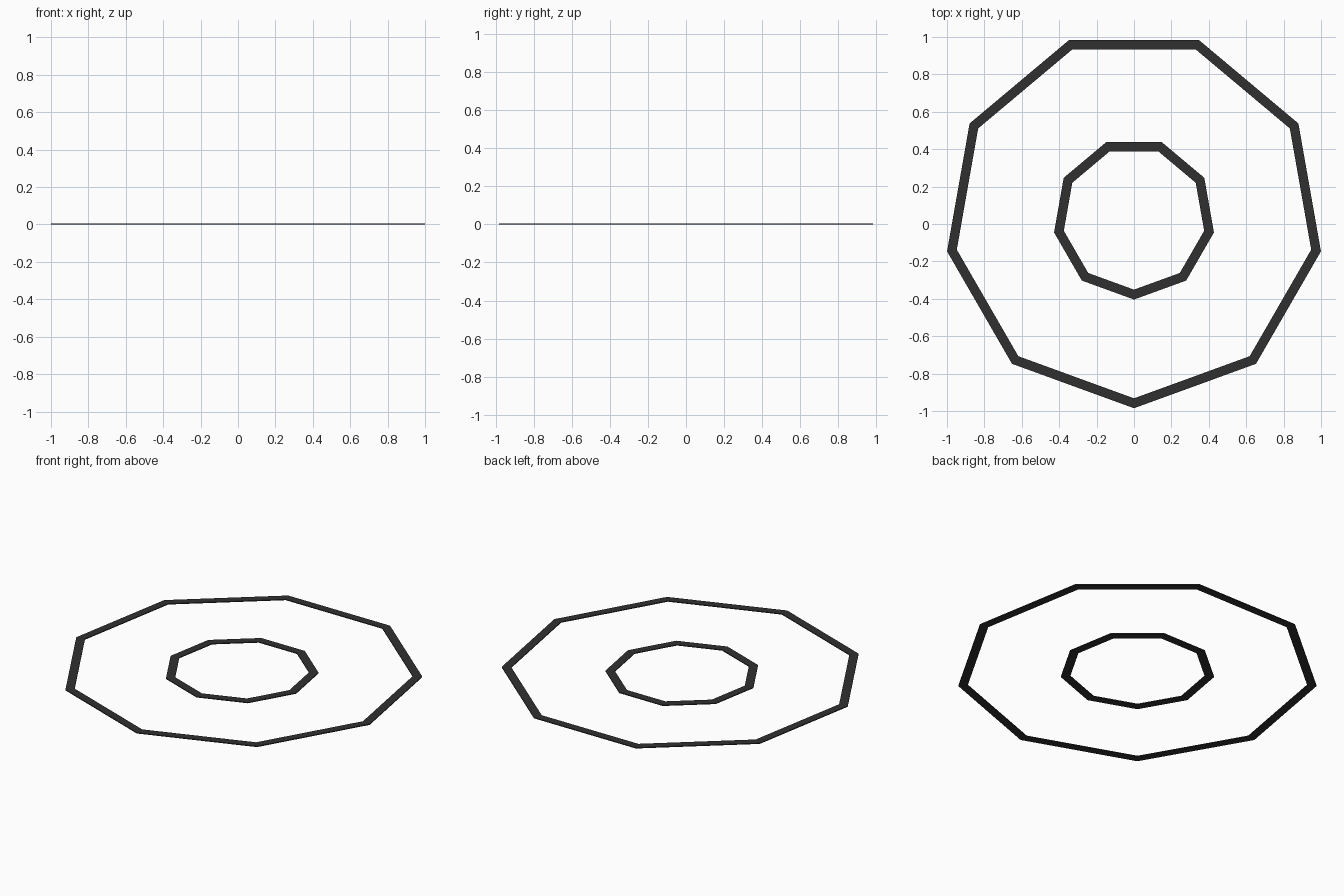
import bpy, bmesh
from math import sin, cos, radians

if "Cube" in bpy.data.objects:
    bpy.data.objects.remove(bpy.data.objects["Cube"])

SIDES = 9
CENTRE_Y = 0.03
THICK = 0.005

dark = bpy.data.materials.new("dark_grey")
dark.diffuse_color = (0.03, 0.03, 0.03, 1)
dark.use_nodes = True
dark.node_tree.nodes["Principled BSDF"].inputs["Base Color"].default_value = dark.diffuse_color


def flat_ring(name, outer, inner):
    """Thin nine-sided band lying on the ground, one corner towards the front."""
    bm = bmesh.new()
    loops = []
    for r, z in ((outer, 0), (outer, THICK), (inner, THICK), (inner, 0)):
        angles = [radians(-90 + 360 / SIDES * k) for k in range(SIDES)]
        loops.append([bm.verts.new((r * cos(a), r * sin(a) + CENTRE_Y, z)) for a in angles])
    for a, b in zip(loops, loops[1:] + loops[:1]):
        for k in range(SIDES):
            n = (k + 1) % SIDES
            bm.faces.new((a[k], a[n], b[n], b[k]))
    bmesh.ops.recalc_face_normals(bm, faces=bm.faces)
    mesh = bpy.data.meshes.new(name)
    bm.to_mesh(mesh)
    bm.free()
    mesh.materials.append(dark)
    ob = bpy.data.objects.new(name, mesh)
    bpy.context.collection.objects.link(ob)


# Large outer band and small inner band
flat_ring("outer_ring", 1.015, 0.962)
flat_ring("inner_ring", 0.434, 0.381)
